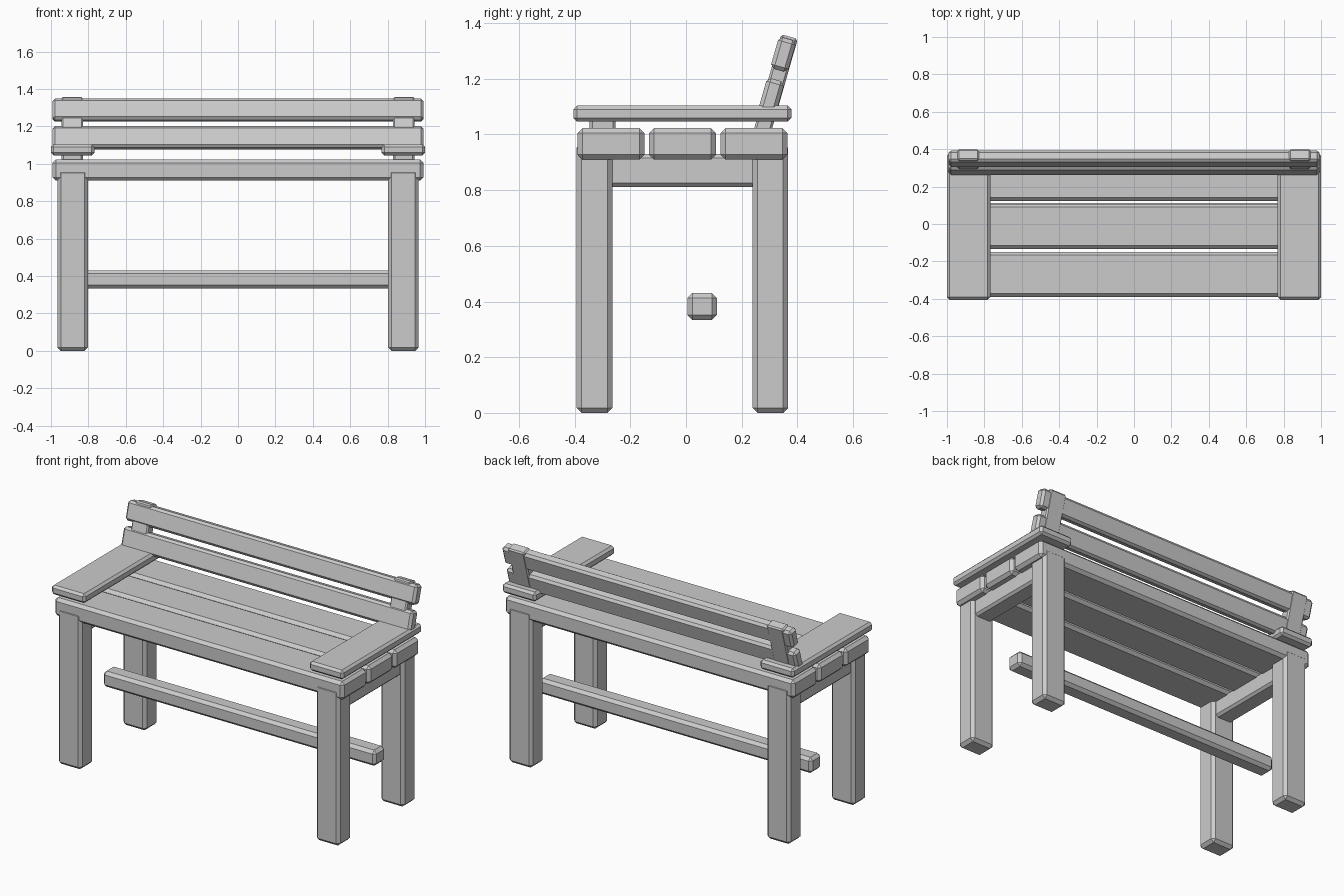
import bpy
import math
from mathutils import Matrix, Vector

cube = bpy.data.objects.get("Cube")
if cube:
    bpy.data.objects.remove(cube, do_unlink=True)

# One plain grey for all the timber
wood = bpy.data.materials.new("plain grey")
wood.use_nodes = True
grey = (0.6, 0.6, 0.6, 1)
wood.diffuse_color = grey
wood.node_tree.nodes["Principled BSDF"].inputs["Base Color"].default_value = grey


def beam(name, x, y, z, chamfer=0.018, frame=None):
    """Chamfered timber between (min, max) extents, optionally placed in a tilted frame."""
    bpy.ops.mesh.primitive_cube_add(size=1)
    obj = bpy.context.object
    obj.name = obj.data.name = name
    size = Matrix.Diagonal((x[1] - x[0], y[1] - y[0], z[1] - z[0], 1))
    centre = Vector((sum(x) / 2, sum(y) / 2, sum(z) / 2))
    obj.data.transform(Matrix.Translation(centre) @ size)
    if frame:
        obj.matrix_world = frame
    obj.data.materials.append(wood)
    bevel = obj.modifiers.new("chamfer", "BEVEL")
    bevel.width = chamfer
    bevel.segments = 1
    return obj


def pair(name, x, y, z, **options):
    """Matching beams at both ends of the bench."""
    beam("left_" + name, x, y, z, **options)
    beam("right_" + name, (-x[1], -x[0]), y, z, **options)


full = (-0.992, 0.992)

# Legs
pair("front_leg", (0.803, 0.965), (-0.393, -0.264), (0, 0.97))
pair("back_leg", (0.803, 0.965), (0.239, 0.367), (0, 0.97))

# End rails under the seat, and the long stretcher
pair("end_rail", (0.825, 0.943), (-0.28, 0.255), (0.812, 0.93), chamfer=0.014)
beam("stretcher", (-0.935, 0.935), (0.005, 0.111), (0.334, 0.431))

# Seat planks
for part, y in (("front", (-0.39, -0.149)), ("middle", (-0.133, 0.108)), ("back", (0.124, 0.364))):
    beam(part + "_seat_plank", full, y, (0.91, 1.023))

# Armrests on short blocks
pair("armrest", (0.768, 1.0), (-0.405, 0.379), (1.046, 1.104), chamfer=0.014)
pair("armrest_block", (0.83, 0.944), (-0.346, -0.253), (1.0, 1.06), chamfer=0.01)

# Reclined backrest: local z runs up the slope, local y is depth
recline = Matrix.Translation((0, 0.24, 1.023)) @ Matrix.Rotation(-math.radians(16), 4, "X")
pair("backrest_post", (0.83, 0.944), (0.005, 0.067), (-0.02, 0.352), chamfer=0.008, frame=recline)
beam("lower_slat", full, (0, 0.065), (0.07, 0.19), chamfer=0.014, frame=recline)
beam("upper_slat", full, (0, 0.065), (0.225, 0.343), chamfer=0.014, frame=recline)
